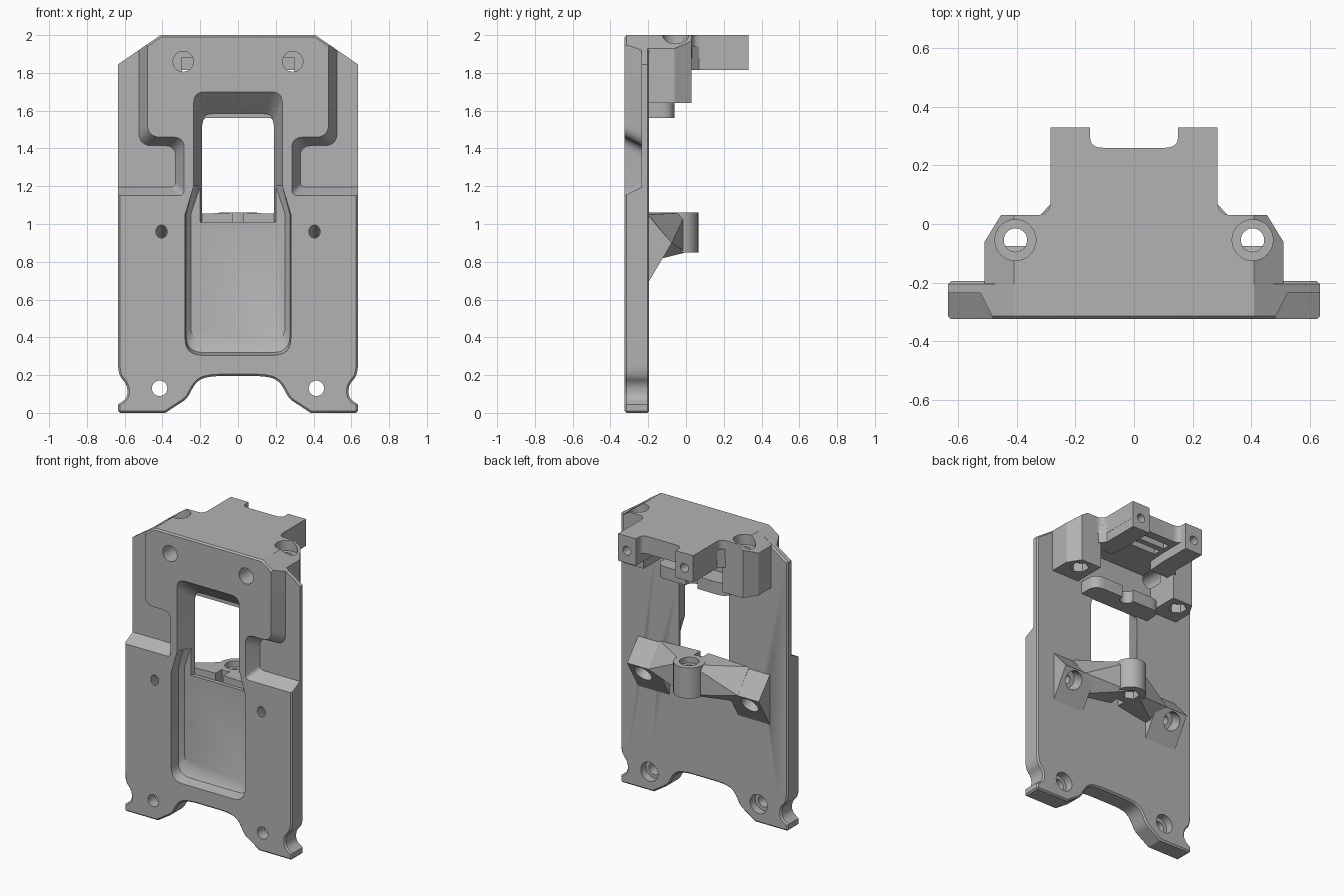
import bpy, bmesh, math
from mathutils import Vector

if "Cube" in bpy.data.objects:
    bpy.data.objects.remove(bpy.data.objects["Cube"], do_unlink=True)

grey = bpy.data.materials.new("plain_grey")
grey.use_nodes = True
grey.diffuse_color = (0.45, 0.45, 0.45, 1)
grey.node_tree.nodes["Principled BSDF"].inputs["Base Color"].default_value = (0.45, 0.45, 0.45, 1)

BACK = -0.195
FRONT = -0.325
cutters = []


def make(name, bm):
    bmesh.ops.recalc_face_normals(bm, faces=bm.faces)
    mesh = bpy.data.meshes.new(name)
    bm.to_mesh(mesh)
    bm.free()
    mesh.materials.append(grey)
    ob = bpy.data.objects.new(name, mesh)
    bpy.context.collection.objects.link(ob)
    return ob


def rounded(corners, steps=6):
    """Corners are (a, b) or (a, b, radius); the radius turns a corner into a curve."""
    out = []
    for i, c in enumerate(corners):
        p = Vector(c[:2])
        if len(c) == 2:
            out.append(p)
            continue
        ends = []
        for q in (corners[i - 1], corners[(i + 1) % len(corners)]):
            d = Vector(q[:2]) - p
            ends.append(p + d.normalized() * min(c[2], d.length * 0.49))
        for k in range(steps + 1):
            t = k / steps
            out.append(ends[0] * (1 - t) ** 2 + p * 2 * t * (1 - t) + ends[1] * t * t)
    return out


def sym(half):
    return half + [(-c[0], *c[1:]) for c in reversed(half)]


def loft(name, sections, axis="y"):
    """Sections are (depth, outline) pairs with matching corner counts."""
    bm = bmesh.new()
    place = {"x": lambda p, d: (d, p[0], p[1]), "y": lambda p, d: (p[0], d, p[1]),
             "z": lambda p, d: (p[0], p[1], d)}[axis]
    rings = [[bm.verts.new(place(p, d)) for p in rounded(o)] for d, o in sections]
    bm.faces.new(rings[0])
    bm.faces.new(rings[-1])
    for r, s in zip(rings, rings[1:]):
        for i in range(len(r)):
            bm.faces.new((r[i - 1], r[i], s[i], s[i - 1]))
    return make(name, bm)


def prism(name, outline, a, b, axis="y"):
    return loft(name, [(a, outline), (b, outline)], axis)


def box(x0, x1, z0, z1):
    return [(x0, z0), (x1, z0), (x1, z1), (x0, z1)]


def hull(name, points):
    bm = bmesh.new()
    for p in points:
        bm.verts.new(p)
    bmesh.ops.convex_hull(bm, input=bm.verts)
    return make(name, bm)


def rod(name, start, end, radius, sides=32):
    start, end = Vector(start), Vector(end)
    bm = bmesh.new()
    bmesh.ops.create_cone(bm, cap_ends=True, segments=sides, radius1=radius, radius2=radius,
                          depth=(end - start).length)
    ob = make(name, bm)
    ob.data.transform((end - start).to_track_quat("Z", "Y").to_matrix().to_4x4())
    ob.location = (start + end) / 2
    return ob


def cut(cutter, *targets):
    cutter.hide_render = True
    cutters.append(cutter)
    for t in targets:
        m = t.modifiers.new("cut", "BOOLEAN")
        m.operation, m.solver, m.object = "DIFFERENCE", "EXACT", cutter


# Main plate with notched foot
plate = prism("main_plate", sym([
    (0.15, 0.195, 0.07), (0.22, 0.17, 0.05), (0.27, 0.075, 0.03), (0.385, 0), (0.635, 0),
    (0.635, 0.045), (0.585, 0.08, 0.03), (0.585, 0.15, 0.04), (0.635, 0.2, 0.06),
    (0.635, 1.845), (0.41, 2)]), FRONT, BACK)
bevel = plate.modifiers.new("edge", "BEVEL")
bevel.width, bevel.segments = 0.01, 1
bevel.limit_method, bevel.angle_limit = "ANGLE", math.radians(70)

# Top block: roof slab, arms, pillars
roof = prism("roof_slab", sym([
    (0.51, -0.21), (0.51, -0.06), (0.455, 0.03), (0.285, 0.03, 0.05), (0.285, 0.33),
    (0.15, 0.33), (0.15, 0.26, 0.05)]), 1.88, 2.0, "z")
pillars, arms = [], []
for s, side in ((1, "left"), (-1, "right")):
    pillars.append(prism(side + "_pillar", [
        (s * 0.3, -0.21), (s * 0.51, -0.21), (s * 0.51, -0.06), (s * 0.455, 0.03),
        (s * 0.3, 0.03)], 1.64, 1.999, "z"))
    arms.append(prism(side + "_arm", [
        (s * 0.16, -0.03), (s * 0.32, -0.03), (s * 0.32, 0.03), (s * 0.284, 0.07),
        (s * 0.284, 0.33), (s * 0.15, 0.33), (s * 0.15, 0.1)], 1.815, 1.94, "z"))

# Ledge above the window
ledge = prism("window_ledge", sym([(0.27, -0.205), (0.27, -0.06, 0.08)]), 1.56, 1.645, "z")
cut(rod("ledge_hole", (0, -0.07, 1.5), (0, -0.07, 1.7), 0.045), ledge)

# Rear bracket: boss, webs and wings
boss = rod("rear_boss", (0, -0.035, 0.85), (0, -0.035, 1.06), 0.1)
wings, webs = [], []
tri = [(-0.2, 1.045), (-0.075, 0.9), (-0.2, 0.69)]
for s, side in ((1, "left"), (-1, "right")):
    wings.append(prism(side + "_wing", tri, s * 0.26, s * 0.5, "x"))
    near = [(s * 0.03, y, z) for y in (-0.2, 0.0) for z in (0.85, 1.06)]
    far = [(s * 0.34, y, z) for y, z in ((-0.2, 1.05), (-0.075, 0.9), (-0.2, 0.8))]
    webs.append(hull(side + "_web", near + far))
cut(rod("boss_bore", (0, -0.035, 1.02), (0, -0.035, 1.2), 0.062), boss, *webs)
cut(rod("boss_hole", (0, -0.035, 0.7), (0, -0.035, 1.2), 0.035), boss, *webs)
cut(rod("boss_nut", (0, -0.035, 0.7), (0, -0.035, 0.9), 0.055, 6), boss, *webs)

# Front pocket and window
cut(loft("lower_pocket", [(d, sym([(w, z, 0.09), (w, 1.05), (0.235 * k, 1.2)]))
                          for d, w, z, k in ((-0.36, 0.28, 0.305, 1), (FRONT, 0.28, 0.305, 1),
                                             (-0.255, 0.275, 0.32, 1), (-0.225, 0.25, 0.37, 0.85))]),
    plate)
cut(loft("upper_pocket", [(d, sym([(w, 1.01), (w, z, 0.06)]))
                          for d, w, z in ((-0.36, 0.235, 1.7), (FRONT, 0.235, 1.7),
                                          (-0.18, 0.185, 1.56))]), plate)
cut(prism("window", sym([(0.185, 1.01, 0.02), (0.185, 1.56, 0.02)]), -0.3, -0.1), plate)

# Stepped side recesses in the plate front
for s in (1, -1):
    def step(e):
        return [(s * x, z, r) if r else (s * x, z) for x, z, r in (
            (0.48 + e, 2.1, 0), (0.48 + e, 1.46 - e, 0.07), (0.285 + e, 1.46 - e, 0.06),
            (0.285 + e, 1.15 + e, 0.03), (0.8, 1.15 + e, 0), (0.8, 2.1, 0))]
    cut(loft("side_recess", [(-0.36, step(0)), (FRONT, step(0)), (-0.235, step(0.045))]), plate)

# Screw holes, mirrored
for i, s in enumerate((1, -1)):
    x = s * 0.405
    top = (roof, pillars[i])
    cut(rod("pillar_bore", (x, -0.055, 1.93), (x, -0.055, 2.1), 0.07), *top)
    cut(rod("pillar_hole", (x, -0.055, 1.5), (x, -0.055, 2.1), 0.04), *top)
    cut(rod("pillar_nut", (x, -0.055, 1.5), (x, -0.055, 1.7), 0.06, 6), pillars[i])
    cut(rod("arm_hole", (s * 0.218, 0.2, 1.9), (s * 0.218, 0.4, 1.9), 0.03), arms[i], roof)
    cut(rod("front_top_hole", (s * 0.29, -0.4, 1.86), (s * 0.29, -0.1, 1.86), 0.054),
        plate, *top)
    cut(rod("foot_hole", (s * 0.415, -0.4, 0.13), (s * 0.415, -0.1, 0.13), 0.041), plate)
    cut(rod("foot_bore", (s * 0.415, -0.25, 0.13), (s * 0.415, -0.1, 0.13), 0.065), plate)
    # Tilted screws square to the lower wing face
    axis = Vector((0, 0.868, -0.496))
    entry = Vector((x, FRONT, 0.96))
    cut(rod("wing_hole", entry - axis * 0.1, entry + axis * 0.4, 0.03), plate, wings[i], webs[i])
    cut(rod("wing_bore", entry + axis * 0.16, entry + axis * 0.4, 0.062),
        wings[i], webs[i], plate)
    # Sloped top corners
    cut(prism("corner_slope", [(s * 0.41, 2), (s * 0.41, 2.2), (s * 0.8, 2.2),
                               (s * 0.8, 1.725)], -0.22, 0.2), roof, pillars[i])

# Slots under the roof
for y in (0.06, 0.15):
    cut(prism("roof_slot", box(-0.12, 0.12, y, y + 0.05), 1.8, 1.93, "z"), roof)

# Bake the cuts, drop the cutters, shade
parts = [plate, roof, ledge, boss] + pillars + arms + wings + webs
bpy.context.view_layer.update()
graph = bpy.context.evaluated_depsgraph_get()
baked = [bpy.data.meshes.new_from_object(p.evaluated_get(graph)) for p in parts]
for p, mesh in zip(parts, baked):
    p.modifiers.clear()
    p.data = mesh
for c in cutters:
    bpy.data.objects.remove(c, do_unlink=True)
bpy.ops.object.select_all(action="DESELECT")
for p in parts:
    p.select_set(True)
bpy.context.view_layer.objects.active = plate
bpy.ops.object.shade_smooth_by_angle(angle=math.radians(30))
